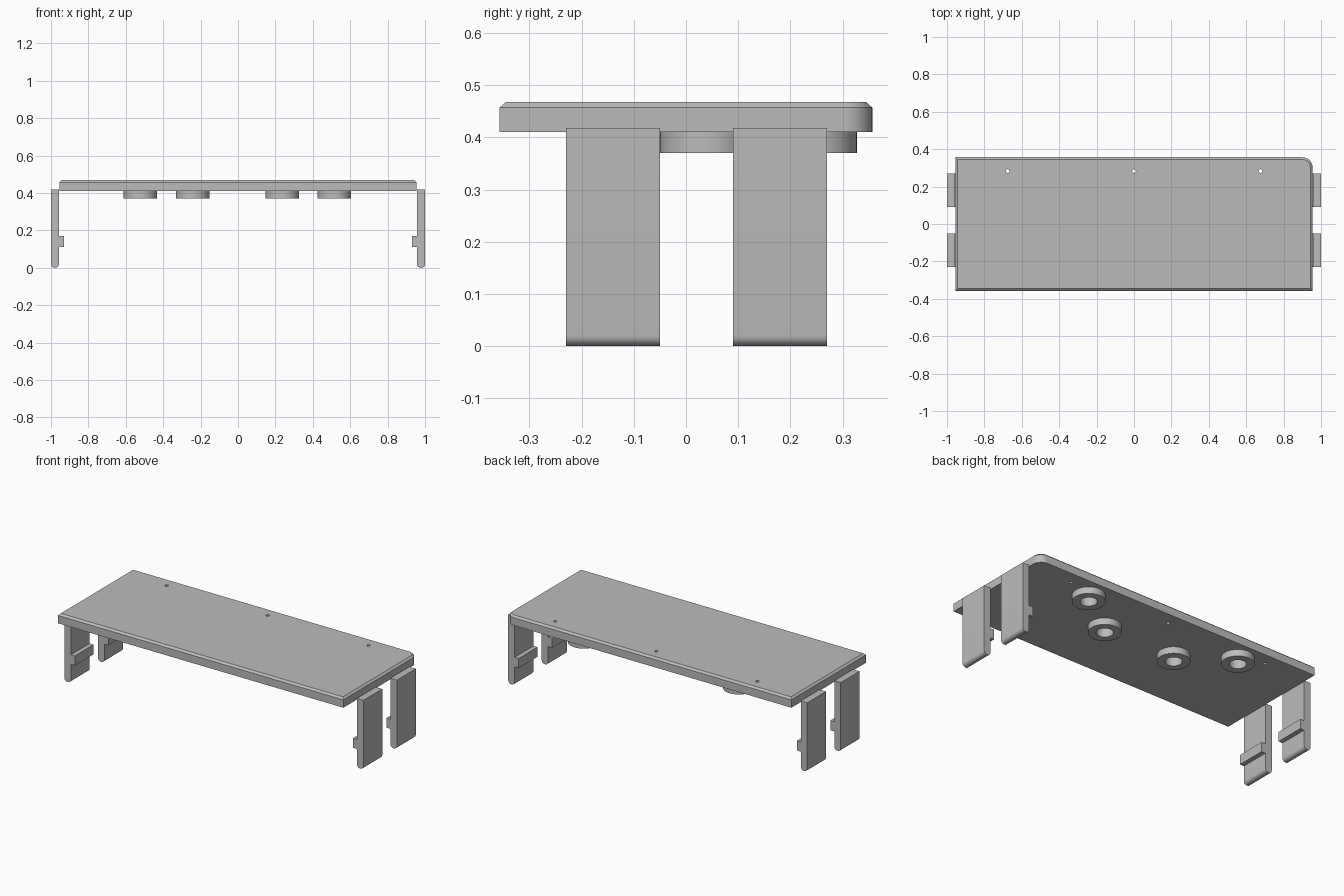
import bpy, bmesh
from math import cos, sin, pi
from mathutils import Vector

cube = bpy.data.objects.get("Cube")
if cube:
    bpy.data.objects.remove(cube, do_unlink=True)

# One plain grey material
grey = bpy.data.materials.new("plain_grey")
grey.use_nodes = True
colour = (0.5, 0.5, 0.5, 1)
grey.diffuse_color = colour
grey.node_tree.nodes["Principled BSDF"].inputs["Base Color"].default_value = colour


def make(name, bm):
    bmesh.ops.recalc_face_normals(bm, faces=bm.faces)
    mesh = bpy.data.meshes.new(name)
    bm.to_mesh(mesh)
    bm.free()
    obj = bpy.data.objects.new(name, mesh)
    bpy.context.collection.objects.link(obj)
    mesh.materials.append(grey)
    return obj


def loft(name, loops):
    """Closed solid skinned through equal loops of points."""
    bm = bmesh.new()
    rows = [[bm.verts.new(p) for p in loop] for loop in loops]
    n = len(rows[0])
    for a, b in zip(rows, rows[1:]):
        for i in range(n):
            j = (i + 1) % n
            bm.faces.new((a[i], a[j], b[j], b[i]))
    bm.faces.new(rows[0][::-1])
    bm.faces.new(rows[-1])
    return make(name, bm)


def cylinder(name, x, y, r, z0, z1, n=48):
    def circle(z):
        return [(x + r * cos(2 * pi * i / n), y + r * sin(2 * pi * i / n), z)
                for i in range(n)]
    return loft(name, [circle(z0), circle(z1)])


def finish(obj):
    bpy.ops.object.select_all(action="DESELECT")
    obj.select_set(True)
    bpy.context.view_layer.objects.active = obj
    for mod in list(obj.modifiers):
        bpy.ops.object.modifier_apply(modifier=mod.name)
    bpy.ops.object.shade_smooth_by_angle()


def cut(obj, cutter):
    mod = obj.modifiers.new("hole", "BOOLEAN")
    mod.operation = "DIFFERENCE"
    mod.solver = "EXACT"
    mod.object = cutter


# Plate: one rounded corner, chamfered upper rim
HX, HY, CORNER = 0.955, 0.357, 0.055
Z0, Z1, Z2 = 0.41, 0.457, 0.468


def outline(z, inset=0):
    x, y, r = HX - inset, HY - inset, CORNER - inset
    arc = [(x - r + r * cos(pi / 2 * i / 12), y - r + r * sin(pi / 2 * i / 12), z)
           for i in range(13)]
    return [(-x, -y, z), (x, -y, z)] + arc + [(-x, y, z)]


plate = loft("top_plate", [outline(Z0), outline(Z1), outline(Z2, 0.012)])
cutters = []

# Three small through holes along the back
for x in (-0.676, 0, 0.676):
    cutter = cylinder("hole_cutter", x, 0.283, 0.01, 0.3, 0.6, 24)
    cut(plate, cutter)
    cutters.append(cutter)

# Four rings below, their bores running on into the plate
for x, y in ((-0.522, 0.238), (-0.242, 0.04), (0.237, 0.04), (0.515, 0.238)):
    ring = cylinder("under_ring", x, y, 0.0895, 0.37, Z0)
    cutter = cylinder("bore_cutter", x, y, 0.046, 0.3, 0.45)
    cut(ring, cutter)
    cut(plate, cutter)
    finish(ring)
    cutters.append(cutter)

finish(plate)
for cutter in cutters:
    bpy.data.objects.remove(cutter, do_unlink=True)

# Legs: side profile with rounded foot and inner ledge
INNER, OUTER, LEDGE, TOP, R = 0.957, 1.0, 0.93, 0.418, 0.02
foot = [(OUTER - R + R * cos(a), R + R * sin(a))
        for a in (-pi / 2 * i / 6 for i in range(7))]
foot += [(INNER + R - R * sin(a), R - R * cos(a))
         for a in (pi / 2 * i / 6 for i in range(7))]
profile = [(OUTER, TOP)] + foot + [(INNER, 0.112), (LEDGE, 0.112),
                                   (LEDGE, 0.17), (INNER, 0.17), (INNER, TOP)]
for side, word in ((1, "left"), (-1, "right")):
    for y0, y1, place in ((-0.23, -0.05, "front"), (0.09, 0.27, "back")):
        leg = loft(f"{place}_{word}_leg",
                   [[(side * x, y, z) for x, z in profile] for y in (y0, y1)])
        finish(leg)
